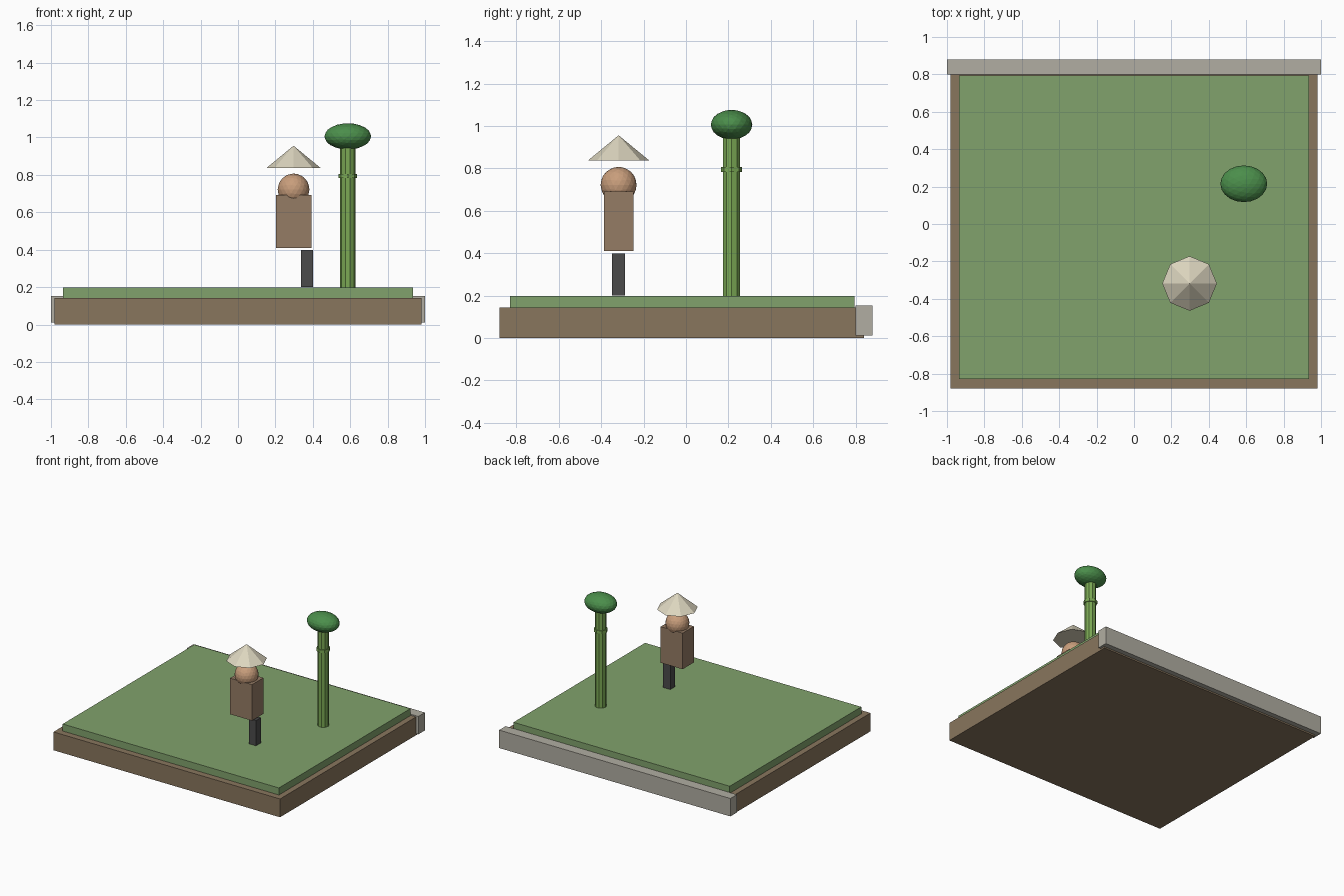
import bpy
from math import pi
from mathutils import Matrix

if "Cube" in bpy.data.objects:
    bpy.data.objects.remove(bpy.data.objects["Cube"])


def material(name, color):
    m = bpy.data.materials.new(name)
    m.diffuse_color = (*color, 1)
    m.use_nodes = True
    m.node_tree.nodes["Principled BSDF"].inputs["Base Color"].default_value = m.diffuse_color
    return m


earth = material("earth", (0.25, 0.18, 0.11))
grass = material("grass", (0.22, 0.36, 0.15))
stone = material("stone", (0.44, 0.42, 0.36))
cloth = material("cloth", (0.30, 0.20, 0.13))
skin = material("skin", (0.58, 0.34, 0.20))
straw = material("straw", (0.72, 0.67, 0.52))
dark = material("dark_cloth", (0.07, 0.07, 0.07))
bamboo = material("bamboo", (0.20, 0.40, 0.09))
leaf = material("leaf", (0.07, 0.27, 0.07))


def finish(name, mat):
    ob = bpy.context.object
    ob.name = name
    ob.data.materials.append(mat)
    return ob


def box(name, x, y, z, mat):
    """Box from (min, max) ranges."""
    r = (x, y, z)
    bpy.ops.mesh.primitive_cube_add(size=1, location=[(a + b) / 2 for a, b in r])
    ob = finish(name, mat)
    ob.data.transform(Matrix.Diagonal([b - a for a, b in r] + [1]))
    return ob


def tapered(name, sides, r1, r2, x, y, z0, z1, mat):
    """Cylinder or cone with one corner on the +x axis."""
    bpy.ops.mesh.primitive_cone_add(vertices=sides, radius1=r1, radius2=r2,
                                    depth=z1 - z0, location=(x, y, (z0 + z1) / 2))
    ob = finish(name, mat)
    ob.data.transform(Matrix.Rotation(pi / 2, 4, 'Z'))
    return ob


def ball(name, loc, radii, mat):
    bpy.ops.mesh.primitive_ico_sphere_add(subdivisions=3, radius=1, location=loc)
    ob = finish(name, mat)
    ob.data.transform(Matrix.Diagonal((*radii, 1)))
    return ob


# Field with back retaining wall
box("earth_base", (-0.98, 0.98), (-0.88, 0.84), (0, 0.143), earth)
box("grass_layer", (-0.935, 0.935), (-0.83, 0.795), (0.14, 0.198), grass)
box("back_wall", (-1, 1), (0.80, 0.88), (0.012, 0.152), stone)

# Farmer
FX, FY = 0.297, -0.318
box("leg", (0.337, 0.40), (FY - 0.03, FY + 0.03), (0.2, 0.398), dark)
box("torso", (0.203, 0.393), (FY - 0.07, FY + 0.07), (0.41, 0.692), cloth)
ball("head", (FX, FY, 0.722), (0.085, 0.085, 0.085), skin)
tapered("hat", 8, 0.146, 0, FX, FY, 0.836, 0.956, straw)

# Bamboo plant
BX, BY = 0.587, 0.215
tapered("stalk", 10, 0.042, 0.042, BX, BY, 0.196, 0.96, bamboo)
tapered("stalk_ring", 8, 0.05, 0.05, BX, BY, 0.783, 0.806, bamboo)
ball("leaf_crown", (BX, BY, 1.006), (0.125, 0.098, 0.07), leaf)
